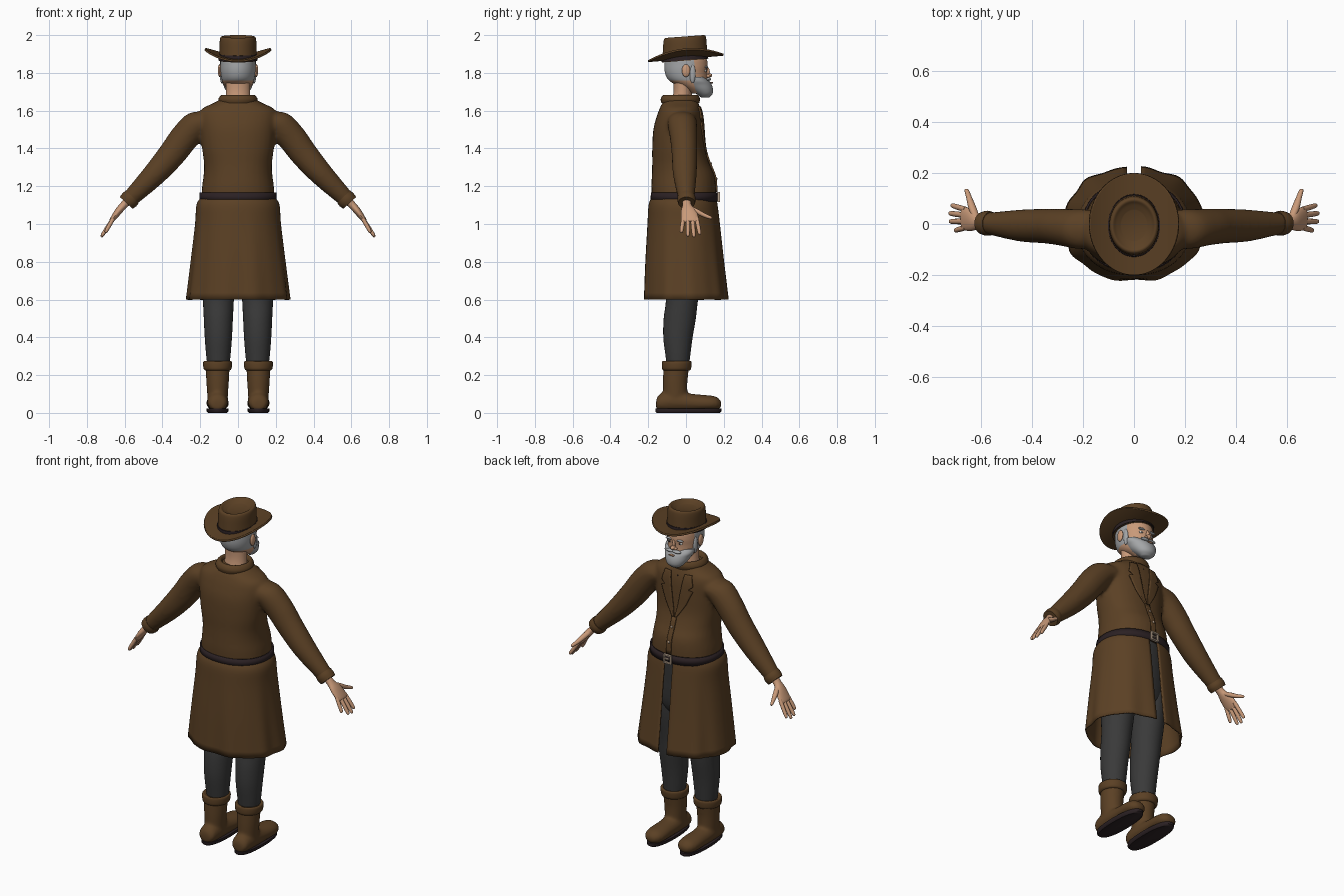
import bpy, bmesh, math
from mathutils import Vector, Matrix

if "Cube" in bpy.data.objects:
    bpy.data.objects.remove(bpy.data.objects["Cube"])
X, Y, Z = Vector((1, 0, 0)), Vector((0, 1, 0)), Vector((0, 0, 1))
SIDES = (-1, 1)


def material(name, r, g, b):
    m = bpy.data.materials.new(name)
    m.use_nodes = True
    m.diffuse_color = (r, g, b, 1)
    m.node_tree.nodes["Principled BSDF"].inputs["Base Color"].default_value = (r, g, b, 1)
    return m


BROWN = material("brown cloth", 0.105, 0.052, 0.018)
LEATHER = material("dark leather", 0.024, 0.015, 0.017)
GREY = material("charcoal cloth", 0.042, 0.042, 0.042)
SKIN = material("skin", 0.58, 0.32, 0.19)
HAIR = material("grey hair", 0.37, 0.38, 0.39)
METAL = material("pale metal", 0.5, 0.38, 0.28)
WHITE = material("eye white", 0.7, 0.68, 0.64)


def rows(data, x=0):
    """Upright rings from (z, half width, back y, front y)."""
    return [(x, (b + f) / 2, z, rx, (f - b) / 2) for z, rx, b, f in data]


def spline(rings, steps):
    """Catmull-Rom smoothing of the ring values."""
    out = []
    for i in range(len(rings) - 1):
        p = [rings[max(0, min(len(rings) - 1, i + k))] for k in (-1, 0, 1, 2)]
        for s in range(steps):
            t = s / steps
            out.append([b + t / 2 * (c - a + t * (2*a - 5*b + 4*c - d + t * (3*(b - c) + d - a)))
                        for a, b, c, d in zip(*p)])
    return out + [list(rings[-1])]


def loft(bm, rings, u=X, d=Z, steps=4, n=32, caps=True, gap=0, power=1, wave=None):
    """Skin elliptical rings (x, y, z, ru, rv); gap leaves a slit at +v."""
    v, loops = d.cross(u).normalized(), []
    for x, y, z, ru, rv in spline(rings, steps):
        g, loop = (gap / ru if gap else 0), []
        for i in range(n):
            a = math.pi / 2 + g + (2 * math.pi - 2 * g) * i / (n - 1 if gap else n)
            c, s = (math.copysign(abs(f) ** power, f) for f in (math.cos(a), math.sin(a)))
            k = 1 + wave(a, z) if wave else 1
            loop.append(bm.verts.new(Vector((x, y, z)) + u * ru * c * k + v * rv * s * k))
        loops.append(loop)
    for a, b in zip(loops, loops[1:]):
        for i in range(n - 1 if gap else n):
            j = (i + 1) % n
            bm.faces.new((a[i], a[j], b[j], b[i]))
    if caps:
        bm.faces.new(loops[0])
        bm.faces.new(loops[-1])


def blob(bm, c, r):
    bmesh.ops.create_uvsphere(bm, u_segments=16, v_segments=10, radius=1,
                              matrix=Matrix.Translation(c) @ Matrix.Diagonal((*r, 1)))


def finish(name, bm, mat, thick=0, voxel=0, mirror=False, angle=45):
    bmesh.ops.recalc_face_normals(bm, faces=bm.faces)
    me = bpy.data.meshes.new(name)
    bm.to_mesh(me)
    bm.free()
    me.materials.append(mat)
    me.shade_smooth()
    me.set_sharp_from_angle(angle=math.radians(angle))
    ob = bpy.data.objects.new(name, me)
    bpy.context.collection.objects.link(ob)
    if thick:
        ob.modifiers.new("thickness", "SOLIDIFY").thickness = thick
    if voxel:
        m = ob.modifiers.new("merge", "REMESH")
        m.mode, m.voxel_size, m.use_smooth_shade = "VOXEL", voxel, True
        m = ob.modifiers.new("soften", "SMOOTH")
        m.factor, m.iterations = 0.5, 5
    if mirror:
        ob.modifiers.new("mirror", "MIRROR")
    return ob


def simple(name, rings, mat, thick=0, mirror=False, **kw):
    bm = bmesh.new()
    loft(bm, rings, **kw)
    return finish(name, bm, mat, thick, mirror=mirror)


# coat body and sleeves, merged into one soft surface
ARM = Vector((0.68, 0, -0.73))
bm = bmesh.new()
loft(bm, rows([(1.13, .195, -.18, .158), (1.2, .19, -.183, .158), (1.26, .182, -.181, .15),
               (1.32, .18, -.179, .124), (1.4, .19, -.179, .1), (1.5, .2, -.173, .092),
               (1.57, .205, -.155, .086), (1.61, .19, -.14, .077), (1.64, .13, -.125, .066),
               (1.665, .085, -.1, .055)]), power=.9)
for s in SIDES:
    loft(bm, [(s * x, y, z, ry, r) for x, y, z, ry, r in
              ((.14, -.02, 1.55, .075, .07), (.215, -.02, 1.53, .078, .075), (.29, -.012, 1.45, .072, .077),
               (.35, -.008, 1.37, .068, .073), (.45, -.006, 1.255, .062, .062), (.585, .003, 1.12, .04, .043))],
         u=Y, d=Vector((s * ARM.x, 0, ARM.z)))
coat = finish("coat_body", bm, BROWN, voxel=.011)
simple("sleeve_cuffs", [(.56, .002, 1.145, .046, .047), (.575, .003, 1.128, .049, .05),
                        (.592, .003, 1.112, .044, .046)], BROWN, u=Y, d=ARM, mirror=True)
simple("coat_collar", rows([(1.64, .1, -.13, .07), (1.66, .104, -.134, .074), (1.68, .092, -.124, .066),
                            (1.682, .078, -.105, .052), (1.66, .07, -.09, .04)]), BROWN)

# coat skirt, slit at the front, with a rippling hem
simple("coat_skirt", rows([(1.14, .198, -.182, .16), (1.1, .22, -.198, .168), (1., .227, -.205, .18),
                           (.8, .25, -.217, .201), (.6, .274, -.224, .224)]), BROWN, thick=.008,
       n=96, caps=False, gap=.023, power=.93,
       wave=lambda a, z: .035 * max(0, 1.1 - z) * (math.sin(9 * a) + .5 * math.sin(14 * a + 1)))


# lapels and front placket laid on the coat
def patch(name, data, mirror=True):
    bm, cols, prev = bmesh.new(), 6, None
    for a, b in zip(data, data[1:]):
        for k in range(9):
            z, x0, x1 = (p + (q - p) * k / 8 for p, q in zip(a, b))
            cur = [bm.verts.new((x0 + (x1 - x0) * i / cols, .4, z)) for i in range(cols + 1)]
            if prev:
                for i in range(cols):
                    bm.faces.new((prev[i], prev[i + 1], cur[i + 1], cur[i]))
            prev = cur
    bmesh.ops.remove_doubles(bm, verts=bm.verts, dist=.0001)
    ob = finish(name, bm, BROWN)
    m = ob.modifiers.new("lay on coat", "SHRINKWRAP")
    m.target, m.wrap_method, m.wrap_mode, m.offset = coat, "PROJECT", "ABOVE_SURFACE", .004
    m.use_project_y, m.use_positive_direction, m.use_negative_direction = True, False, True
    m = ob.modifiers.new("thickness", "SOLIDIFY")
    m.thickness, m.offset = .009, 0
    if mirror:
        ob.modifiers.new("mirror", "MIRROR")


patch("lapels", [(1.62, .045, .085), (1.56, .036, .1), (1.54, .033, .075), (1.53, .031, .1),
                 (1.45, .018, .065), (1.37, .002, .014)])
patch("front_placket", [(1.37, -.014, .014), (1.17, -.014, .014)], False)

# belt, buckle and buttons
simple("belt", rows([(1.12, .205, -.188, .168), (1.166, .203, -.186, .166)]), LEATHER, thick=.008,
       steps=1, n=64, caps=False, power=.92)
bm = bmesh.new()
for x, z, w, h in ((-.022, 1.143, .008, .05), (.022, 1.143, .008, .05), (0, 1.165, .05, .008),
                   (0, 1.121, .05, .008), (.006, 1.143, .028, .006)):
    bmesh.ops.create_cube(bm, size=1, matrix=Matrix.Translation((x, .174, z)) @ Matrix.Diagonal((w, .012, h, 1)))
finish("buckle", bm, METAL, angle=30)
bm = bmesh.new()
for z, y in ((1.24, .162), (1.32, .134)):
    blob(bm, (0, y, z), (.007, .004, .007))
finish("coat_buttons", bm, METAL)
bm = bmesh.new()
for i in range(4):
    blob(bm, (0, .086 - .004 * i, 1.5 + .035 * i), (.005, .006, .005))
finish("shirt_buttons", bm, LEATHER)

# trousers
simple("trouser_legs", rows([(.24, .056, -.1, .015), (.3, .064, -.108, .022), (.4, .072, -.12, .035),
                             (.5, .077, -.118, .052), (.6, .082, -.106, .064), (.75, .09, -.11, .09),
                             (.88, .09, -.11, .1)], x=.104), GREY, mirror=True)
simple("trouser_seat", rows([(.76, .12, -.09, .07), (.84, .18, -.13, .115), (1., .19, -.15, .13),
                             (1.13, .18, -.16, .14)]), GREY)

# boots
bm = bmesh.new()
loft(bm, rows([(.04, .052, -.125, .01), (.1, .055, -.122, .008), (.17, .06, -.122, .008),
               (.25, .064, -.12, .018)], x=.108))
loft(bm, [(.108, y, z, rx, rz) for y, z, rx, rz in
          ((-.158, .045, .03, .025), (-.135, .055, .05, .047), (-.06, .06, .056, .055), (.03, .054, .056, .047),
           (.11, .052, .06, .042), (.16, .05, .05, .036), (.187, .046, .022, .015))], u=X, d=-Y)
finish("boots", bm, BROWN, voxel=.009, mirror=True)
simple("boot_cuffs", rows([(.225, .066, -.12, .02), (.235, .074, -.127, .027), (.265, .077, -.128, .03),
                           (.274, .07, -.122, .024), (.268, .058, -.105, .01)], x=.108), BROWN, mirror=True)
simple("boot_soles", rows([(0, .05, -.155, .178), (.008, .058, -.162, .187), (.022, .058, -.162, .187)], x=.108),
       LEATHER, steps=1, power=.85, mirror=True)

# hands: palm, four fingers and a thumb
bm = bmesh.new()
loft(bm, [(.57, .003, 1.135, .026, .026), (.605, .005, 1.1, .024, .02), (.635, .015, 1.065, .042, .019),
          (.668, .022, 1.02, .046, .013), (.675, .022, 1.01, .035, .008)], u=Y, d=ARM, n=20)
for y0, y1, x1, z1 in ((-.014, -.025, .702, .955), (.01, .01, .722, .936),
                       (.034, .042, .724, .932), (.057, .073, .715, .945)):
    loft(bm, [(.66 + (x1 - .66) * t, y0 + (y1 - y0) * t, 1.03 + (z1 - 1.03) * t, r, r)
              for t, r in ((0, .011), (.5, .011), (.92, .009), (1, .004))], u=Y, d=ARM, n=12, steps=3)
loft(bm, [(.617, .02, 1.085, .014, .014), (.632, .06, 1.065, .016, .015), (.645, .1, 1.045, .012, .012),
          (.655, .13, 1.034, .009, .009), (.657, .138, 1.032, .004, .004)], u=X, d=-Y, n=12)
finish("hands", bm, SKIN, mirror=True)

# head with hair, marked by position
simple("neck", rows([(1.63, .068, -.08, .035), (1.7, .064, -.066, .03), (1.78, .066, -.068, .03)]), SKIN)
head = simple("head", rows([(1.69, .035, .03, .1), (1.715, .06, -.01, .118), (1.74, .076, -.06, .12),
                            (1.765, .086, -.095, .114), (1.8, .092, -.111, .112), (1.84, .094, -.114, .115),
                            (1.88, .09, -.106, .106), (1.92, .06, -.07, .07)]), SKIN, steps=6, n=48)
head.data.materials.append(HAIR)
for f in head.data.polygons:
    f.material_index = int(f.center.y < .045 and f.center.z > 1.76)
bm = bmesh.new()
for s in SIDES:
    blob(bm, (s * .097, 0, 1.812), (.01, .022, .034))
    blob(bm, (s * .013, .117, 1.783), (.009, .012, .008))
blob(bm, (0, .121, 1.787), (.013, .018, .012))
blob(bm, (0, .114, 1.805), (.009, .012, .025))
blob(bm, (0, .136, 1.748), (.02, .007, .005))
finish("ears_nose_and_lips", bm, SKIN)
bm = bmesh.new()
loft(bm, rows([(1.67, .028, .08, .122), (1.688, .05, .055, .14), (1.712, .067, .02, .143),
               (1.738, .079, -.005, .136), (1.757, .088, -.005, .123), (1.778, .091, 0, .1)]))
for s in SIDES:
    blob(bm, (s * .022, .119, 1.766), (.028, .013, .009))
    blob(bm, (s * .036, .108, 1.83), (.022, .009, .006))
    blob(bm, (s * .086, .035, 1.795), (.011, .016, .05))
finish("beard_and_brows", bm, HAIR)
for name, mat, y, r in (("eyes", WHITE, .102, (.013, .007, .007)), ("pupils", LEATHER, .107, (.005, .004, .005))):
    bm = bmesh.new()
    for s in SIDES:
        blob(bm, (s * .035, y, 1.812), r)
    finish(name, bm, mat)

# hat: curled brim, band and dented crown, all tipped back
brim = simple("hat_brim", [(0, 0, 0, r * .177, r * .2) for r in (.5, .65, .8, .9, 1)], BROWN, thick=.01,
              caps=False, n=64)
for v in brim.data.vertices:
    v.co.z = 1.874 + .085 * v.co.y + 1.5 * v.co.x ** 2
crown = simple("hat_crown", rows([(1.865, .1, -.126, .114), (1.92, .098, -.123, .111), (1.965, .097, -.12, .108),
                                  (1.988, .093, -.115, .103), (1.993, .083, -.104, .092),
                                  (1.984, .07, -.09, .078), (1.974, .05, -.065, .054)]), BROWN, n=48)
band = simple("hat_band", rows([(1.868, .104, -.13, .118), (1.9, .102, -.128, .116)]), LEATHER, steps=1, n=48)
for ob in (crown, band):
    for v in ob.data.vertices:
        v.co.z += .075 * v.co.y
